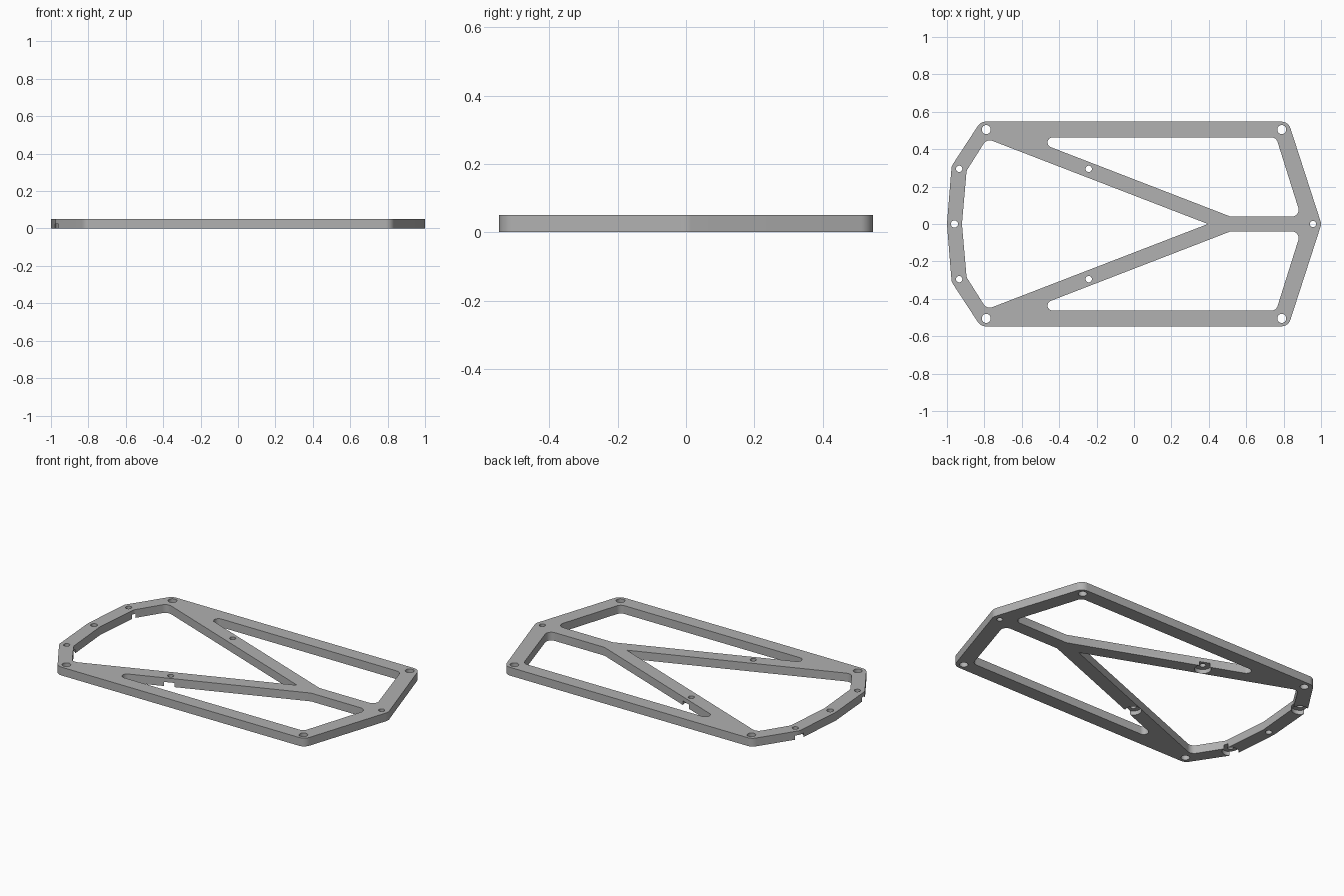
import bpy, bmesh, math
from mathutils import Vector

cube = bpy.data.objects.get("Cube")
if cube:
    bpy.data.objects.remove(cube, do_unlink=True)

THICK = 0.05

grey = bpy.data.materials.new("mid grey")
grey.use_nodes = True
grey.diffuse_color = (0.44, 0.44, 0.44, 1)
grey.node_tree.nodes["Principled BSDF"].inputs["Base Color"].default_value = (0.44, 0.44, 0.44, 1)


def fillet(corners, steps=8):
    """Round each (x, y, radius) corner of a closed outline."""
    out = []
    for i, (x, y, r) in enumerate(corners):
        p = Vector((x, y))
        if r == 0:
            out.append(p)
            continue
        a = (Vector(corners[i - 1][:2]) - p).normalized()
        b = (Vector(corners[(i + 1) % len(corners)][:2]) - p).normalized()
        half = a.angle(b) / 2
        centre = p + (a + b).normalized() * (r / math.sin(half))
        start = p + a * (r / math.tan(half)) - centre
        end = p + b * (r / math.tan(half)) - centre
        sweep = start.angle_signed(end)
        for k in range(steps + 1):
            t = -sweep * k / steps
            out.append(centre + Vector((start.x * math.cos(t) - start.y * math.sin(t),
                                        start.x * math.sin(t) + start.y * math.cos(t))))
    return out


def circle(x, y, r, n=32):
    return [Vector((x + r * math.cos(2 * math.pi * k / n),
                    y + r * math.sin(2 * math.pi * k / n))) for k in range(n)]


def flip(corners):
    return [(x, -y, r) for x, y, r in reversed(corners)]


def prisms(name, outlines, z0, z1):
    """One object made of upright prisms."""
    bm = bmesh.new()
    for pts in outlines:
        low = [bm.verts.new((p.x, p.y, z0)) for p in pts]
        high = [bm.verts.new((p.x, p.y, z1)) for p in pts]
        bm.faces.new(low[::-1])
        bm.faces.new(high)
        for i in range(len(pts)):
            j = (i + 1) % len(pts)
            bm.faces.new((low[i], low[j], high[j], high[i]))
    bmesh.ops.recalc_face_normals(bm, faces=bm.faces)
    mesh = bpy.data.meshes.new(name)
    bm.to_mesh(mesh)
    bm.free()
    mesh.materials.append(grey)
    obj = bpy.data.objects.new(name, mesh)
    bpy.context.collection.objects.link(obj)
    return obj


# Outer plate, upper half mirrored to the lower half
edge = [(0.825, 0.547, 0.05), (-0.82, 0.547, 0.05), (-0.975, 0.31, 0.05)]
plate = prisms("frame_plate", [fillet(
    [(1.002, 0, 0.05)] + edge + [(-1, 0, 0)] + flip(edge))], 0, THICK)

# Large openings: one wedge on the left, one triangle on each side
wedge = [(-0.787, 0.456, 0.04), (-0.895, 0.285, 0.04)]
side = [(0.893, 0.04, 0.035), (0.76, 0.463, 0.035),
        (-0.58, 0.463, 0.027), (0.515, 0.04, 0)]
openings = prisms("opening_cutter", [
    fillet([(0.395, 0, 0)] + wedge + [(-0.92, 0, 0)] + flip(wedge)),
    fillet(side), fillet(flip(side))], -0.1, 0.2)

# Screw holes, with wide recesses underneath four of them
holes = [circle(-0.96, 0, 0.019), circle(0.957, 0, 0.017)]
recesses = []
for s in (1, -1):
    holes += [circle(x, s * 0.505, 0.024) for x in (-0.79, 0.79)]
    for x in (-0.935, -0.242):
        holes.append(circle(x, s * 0.295, 0.017))
        recesses.append(circle(x, s * 0.295, 0.046))
hole_cutter = prisms("hole_cutter", holes, -0.1, 0.2)
recess_cutter = prisms("recess_cutter", recesses, -0.1, 0.025)

# Cut, bake the result and drop the helpers
cutters = (openings, hole_cutter, recess_cutter)
for cutter in cutters:
    cutter.hide_render = True
    mod = plate.modifiers.new(cutter.name, 'BOOLEAN')
    mod.operation = 'DIFFERENCE'
    mod.solver = 'EXACT'
    mod.object = cutter
graph = bpy.context.evaluated_depsgraph_get()
baked = bpy.data.meshes.new_from_object(plate.evaluated_get(graph))
plate.modifiers.clear()
plate.data = baked
for cutter in cutters:
    bpy.data.objects.remove(cutter, do_unlink=True)

bpy.ops.object.select_all(action='DESELECT')
plate.select_set(True)
bpy.context.view_layer.objects.active = plate
bpy.ops.object.shade_smooth_by_angle(angle=math.radians(30))
